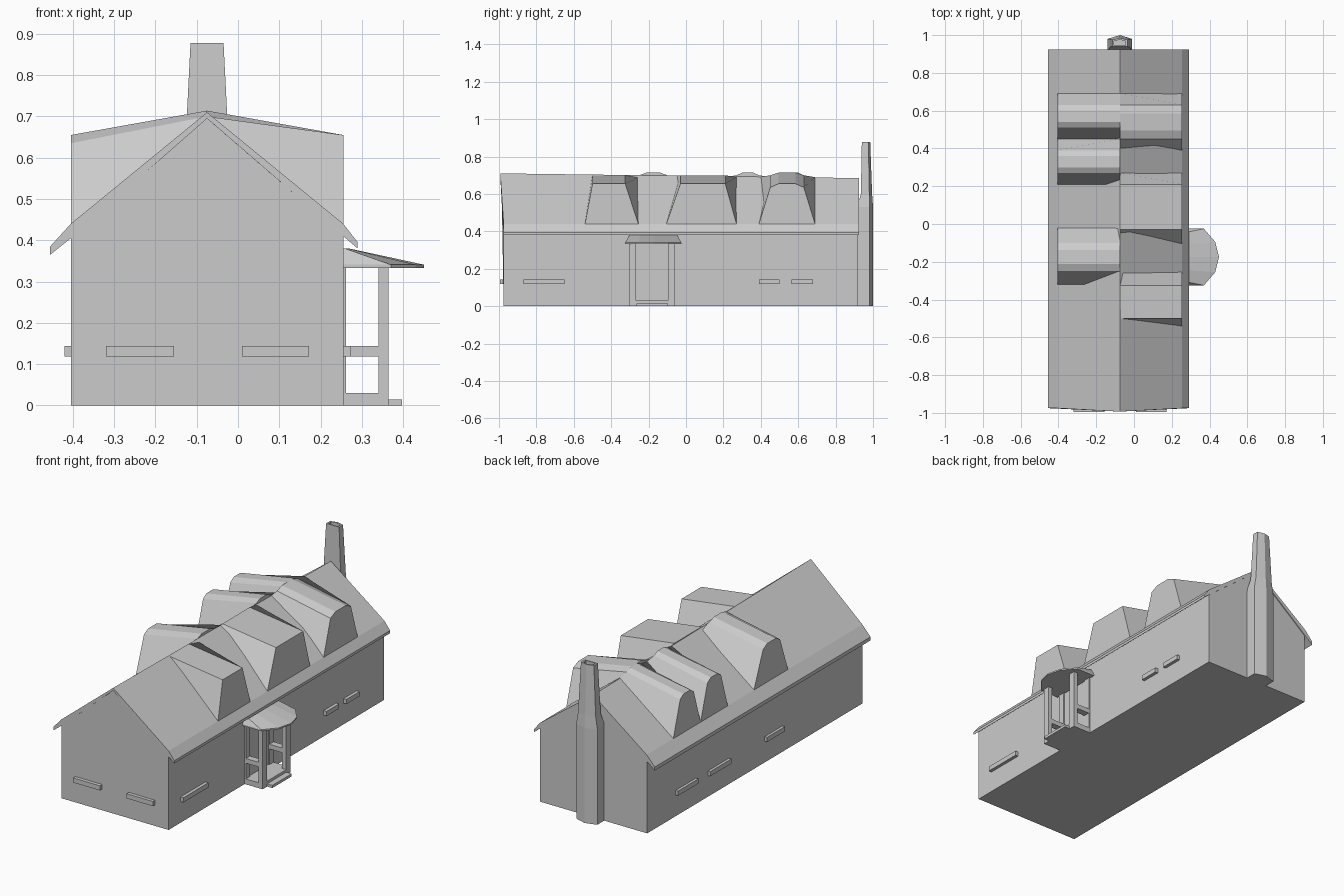
import bpy, bmesh

cube = bpy.data.objects.get("Cube")
if cube:
    bpy.data.objects.remove(cube, do_unlink=True)

grey = bpy.data.materials.new("plain_grey")
grey.use_nodes = True
GREY = (0.6, 0.6, 0.6, 1)
grey.diffuse_color = GREY
grey.node_tree.nodes["Principled BSDF"].inputs["Base Color"].default_value = GREY

LEFT, RIGHT, MID = -0.405, 0.255, -0.075
FRONT, BACK = -0.975, 0.925


def loft(name, rings, cap=True):
    """Skin a row of equal point rings into a closed solid."""
    bm = bmesh.new()
    rows = [[bm.verts.new(p) for p in ring] for ring in rings]
    n = len(rows[0])
    for a, b in zip(rows, rows[1:]):
        for i in range(n):
            j = (i + 1) % n
            bm.faces.new((a[i], a[j], b[j], b[i]))
    if cap:
        bm.faces.new(rows[0])
        bm.faces.new(rows[-1])
    bmesh.ops.remove_doubles(bm, verts=bm.verts, dist=0.0005)
    bmesh.ops.recalc_face_normals(bm, faces=bm.faces)
    mesh = bpy.data.meshes.new(name)
    bm.to_mesh(mesh)
    bm.free()
    mesh.materials.append(grey)
    ob = bpy.data.objects.new(name, mesh)
    bpy.context.collection.objects.link(ob)
    return ob


def box(name, x, y, z):
    return loft(name, [[(x[0], y[0], h), (x[1], y[0], h),
                        (x[1], y[1], h), (x[0], y[1], h)] for h in z])


# Walls with gable ends
def wall_ring(y, lean, ridge):
    return [(LEFT, y, 0), (RIGHT, y, 0), (RIGHT, y, 0.43),
            (MID, y + lean, ridge - 0.01), (LEFT, y, 0.43)]


loft("walls", [wall_ring(FRONT, -0.012, 0.71), wall_ring(BACK - 0.005, 0, 0.685)])


# Roof skin with flared eaves
def roof_ring(y, lean, ridge):
    top = [(-0.455, 0.385), (LEFT, 0.44), (MID, ridge), (RIGHT, 0.44), (0.29, 0.395)]
    under = [(0.29, 0.38), (RIGHT, 0.41), (MID, ridge - 0.015), (LEFT, 0.405), (-0.455, 0.365)]
    return [(x, y + (lean if x == MID else 0), z) for x, z in top + under]


loft("roof", [roof_ring(FRONT, -0.018, 0.71), roof_ring(BACK, 0, 0.685)])


# Dormers flatten into the ridge; some have an arched top
def dormer(name, x, y0, y1, y2, y3, arched):
    w = y2 - y1
    outer = [(y0, 0.44), (y1, 0.635 if arched else 0.655)]
    inner = [(y0, 0.69), (y1, 0.7)]
    if arched:
        for t in (0.25, 0.75):
            outer.append((y1 + w * t, 0.655))
            inner.append((y1 + w * t, 0.714))
    outer += [(y2, outer[1][1]), (y3, 0.44)]
    inner += [(y2, 0.7), (y3, 0.69)]
    loft(name, [[(x, y, z) for y, z in outer], [(MID, y, z) for y, z in inner]])


dormer("left_dormer_front", LEFT, -0.32, -0.25, -0.1, -0.02, True)
dormer("left_dormer_middle", LEFT, 0.21, 0.27, 0.39, 0.45, True)
dormer("left_dormer_back", LEFT, 0.45, 0.51, 0.63, 0.69, True)
dormer("right_dormer_front", RIGHT, -0.54, -0.5, -0.325, -0.255, False)
dormer("right_dormer_middle", RIGHT, -0.105, -0.03, 0.21, 0.27, False)
dormer("right_dormer_back", RIGHT, 0.39, 0.45, 0.63, 0.69, True)

# Window sills
for i, y in enumerate([(-0.87, -0.65), (0.39, 0.5), (0.565, 0.68)]):
    box(f"right_sill_{i}", (RIGHT - 0.01, 0.273), y, (0.118, 0.144))
for i, y in enumerate([(-0.27, -0.115), (0.2, 0.385), (0.49, 0.67)]):
    box(f"left_sill_{i}", (-0.42, LEFT + 0.01), y, (0.118, 0.144))
for i, x in enumerate([(-0.32, -0.155), (0.01, 0.172)]):
    box(f"front_sill_{i}", x, (-0.995, FRONT + 0.01), (0.118, 0.144))


# Chimney: broad stack, shoulder, tapered shaft with a hollow top
def stack_ring(z, half, near, far, point):
    return [(MID - half, near, z), (MID - half, far, z), (MID, point, z),
            (MID + half, far, z), (MID + half, near, z)]


loft("chimney", [stack_ring(0, 0.065, 0.915, 0.98, 1.0),
                 stack_ring(0.53, 0.065, 0.915, 0.98, 1.0),
                 stack_ring(0.6, 0.054, 0.935, 0.98, 0.995),
                 stack_ring(0.878, 0.04, 0.94, 0.975, 0.985),
                 stack_ring(0.878, 0.03, 0.946, 0.968, 0.976),
                 stack_ring(0.85, 0.03, 0.946, 0.968, 0.976)])

# Porch base, step, posts and rails
box("porch_floor", (RIGHT - 0.01, 0.365), (-0.305, -0.06), (0, 0.03))
box("porch_step", (0.365, 0.397), (-0.265, -0.095), (0, 0.015))
for side, y in (("front", (-0.305, -0.268)), ("back", (-0.097, -0.06))):
    box(f"porch_post_{side}", (0.34, 0.365), y, (0.03, 0.34))
    box(f"porch_rail_{side}", (RIGHT - 0.01, 0.345), y, (0.118, 0.144))
    box(f"wall_post_{side}", (RIGHT - 0.01, 0.262), y, (0.03, 0.34))
box("door", (RIGHT - 0.005, 0.258), (-0.262, -0.1), (0.035, 0.33))

# Porch canopy: half-round slab sloping away from the wall
edge = [(RIGHT - 0.01, -0.325), (0.37, -0.325), (0.43, -0.255), (0.45, -0.175),
        (0.43, -0.095), (0.37, -0.025), (RIGHT - 0.01, -0.025)]
loft("porch_canopy", [[(x, y, 0.333) for x, y in edge],
                      [(x, y, 0.341) for x, y in edge],
                      [(RIGHT - 0.01 + (x - RIGHT + 0.01) * 0.12, -0.175 + (y + 0.175) * 0.85, 0.38)
                       for x, y in edge]])
